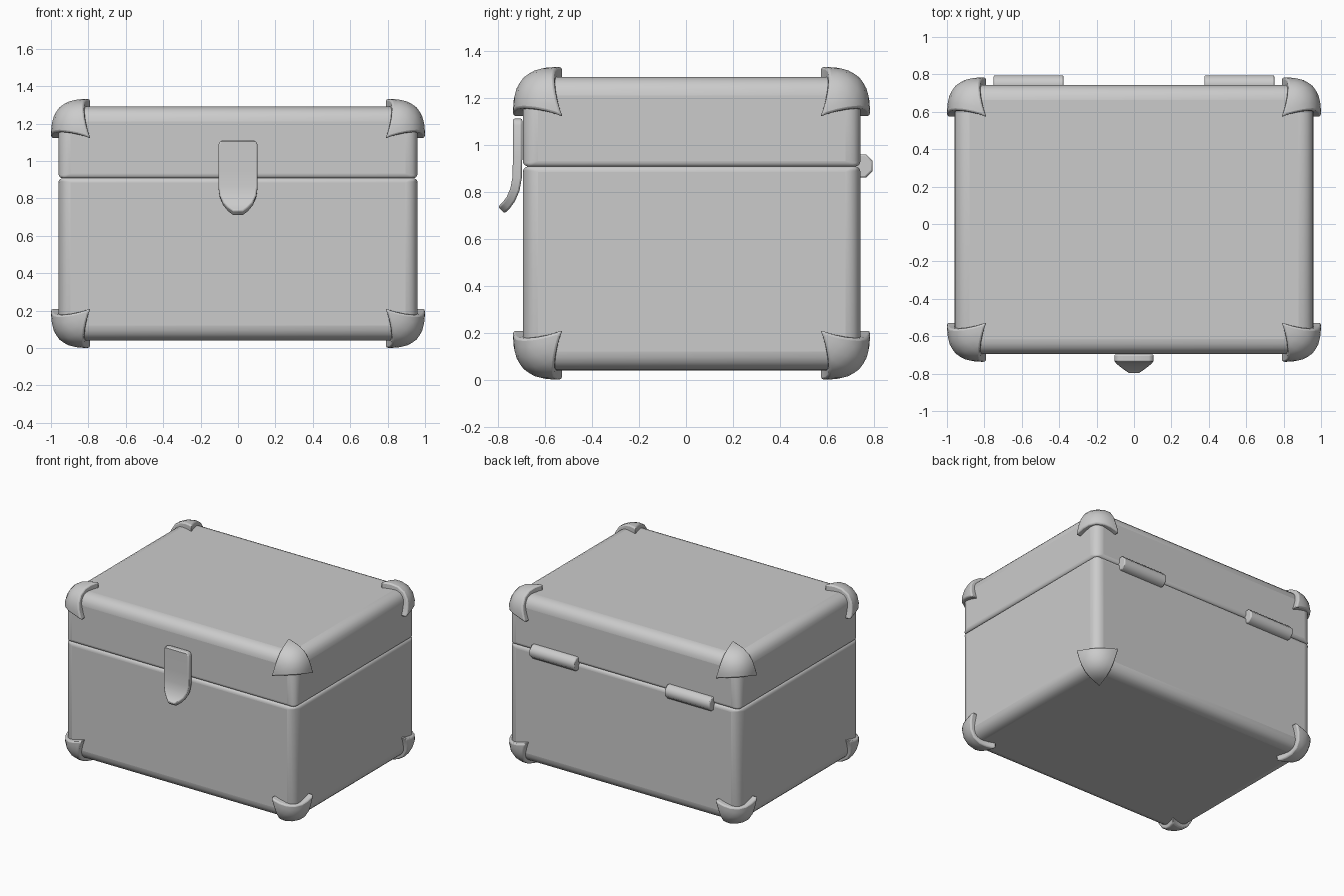
import bpy, bmesh, math
from mathutils import Vector

if "Cube" in bpy.data.objects:
    bpy.data.objects.remove(bpy.data.objects["Cube"])


def finish(name, bm, angle=45):
    bmesh.ops.recalc_face_normals(bm, faces=bm.faces)
    me = bpy.data.meshes.new(name)
    bm.to_mesh(me)
    bm.free()
    ob = bpy.data.objects.new(name, me)
    bpy.context.collection.objects.link(ob)
    bpy.ops.object.select_all(action='DESELECT')
    ob.select_set(True)
    bpy.context.view_layer.objects.active = ob
    bpy.ops.object.shade_smooth_by_angle(angle=math.radians(angle))
    return ob


def bevel(ob, width, segments, limit='ANGLE'):
    m = ob.modifiers.new("Bevel", 'BEVEL')
    m.width, m.segments, m.limit_method = width, segments, limit
    m.angle_limit = math.radians(50)
    return m


X, Y0, Y1, Z0, Z1, SEAM = 0.96, -0.695, 0.743, 0.04, 1.29, 0.908


# Body and lid: soft outer edges, tighter edges along the seam
def box(name, z0, z1, seam_z):
    bm = bmesh.new()
    bmesh.ops.create_cube(bm, size=1)
    for v in bm.verts:
        v.co = Vector((v.co.x * 2 * X,
                       Y0 + (v.co.y + 0.5) * (Y1 - Y0),
                       z0 + (v.co.z + 0.5) * (z1 - z0)))
    w = bm.edges.layers.float.new("bevel_weight_edge")
    for e in bm.edges:
        a, b = (v.co.z for v in e.verts)
        if abs(a - b) > 1e-4:
            e[w] = 0.8
        else:
            e[w] = 0.3 if abs(a - seam_z) < 1e-4 else 1.0
    ob = finish(name, bm, 80)
    bevel(ob, 0.08, 5, 'WEIGHT')


box("box_body", Z0, SEAM, SEAM)
box("box_lid", SEAM, Z1, SEAM)


# Corner guards: bulging three-pointed shells with concave sides
def corner_guard(name, centre, signs, r=0.212, n=3.0, N=8):
    bm = bmesh.new()
    grid = {}
    for i in range(N + 1):
        for j in range(N + 1 - i):
            a, b = i / N, j / N
            c = 1 - a - b
            k = 0.45
            d = Vector((a + k * b * c, b + k * a * c, c + k * a * b))
            d *= r / sum(t ** n for t in d) ** (1 / n)
            grid[i, j] = bm.verts.new(d)
    for i in range(N):
        for j in range(N - i):
            bm.faces.new((grid[i, j], grid[i + 1, j], grid[i, j + 1]))
            if i + j < N - 1:
                bm.faces.new((grid[i + 1, j], grid[i + 1, j + 1], grid[i, j + 1]))
    rim = [e for e in bm.edges if e.is_boundary]
    ext = bmesh.ops.extrude_edge_only(bm, edges=rim)['geom']
    for v in ext:
        if isinstance(v, bmesh.types.BMVert):
            v.co *= 0.72
    for v in bm.verts:
        v.co = Vector([c + s * p for c, s, p in zip(centre, signs, v.co)])
    bmesh.ops.holes_fill(bm, edges=[e for e in bm.edges if e.is_boundary])
    ob = finish(name, bm, 60)
    bevel(ob, 0.012, 2)


count = 0
for sx in (-1, 1):
    for sy, cy in ((-1, -0.525), (1, 0.572)):
        for sz, cz in ((-1, 0.212), (1, 1.12)):
            count += 1
            corner_guard(f"corner_guard_{count}", (sx * 0.788, cy, cz), (sx, sy, sz))

# Front latch: tapered tongue whose tip curls outward
# rows of (height, half width, back y)
rows = [(1.112, 0.078, -0.697), (1.104, 0.097, -0.697), (1.085, 0.105, -0.697),
        (0.95, 0.105, -0.697), (0.86, 0.105, -0.699), (0.805, 0.098, -0.709),
        (0.76, 0.08, -0.728), (0.73, 0.056, -0.75), (0.708, 0.026, -0.772)]
bm = bmesh.new()
rings = []
for i, (z, hw, y) in enumerate(rows):
    p, q = rows[max(i - 1, 0)], rows[min(i + 1, len(rows) - 1)]
    t = Vector((0, q[2] - p[2], q[0] - p[0])).normalized()
    out = Vector((0, t.z, -t.y)) * 0.04
    pts = [Vector((s * hw, y, z)) for s in (-1, 1)]
    rings.append([bm.verts.new(c) for c in (pts[0], pts[1], pts[1] + out, pts[0] + out)])
for a, b in zip(rings, rings[1:]):
    for k in range(4):
        bm.faces.new((a[k], a[(k + 1) % 4], b[(k + 1) % 4], b[k]))
bm.faces.new(rings[0])
bm.faces.new(rings[-1])
latch = finish("front_latch", bm, 50)
bevel(latch, 0.008, 2)

# Hinge barrels on the back of the seam
for side, sx in (("left", -1), ("right", 1)):
    bm = bmesh.new()
    bmesh.ops.create_cone(bm, cap_ends=True, segments=8, radius1=0.054,
                          radius2=0.054, depth=0.375)
    for v in bm.verts:
        ang = math.atan2(v.co.y, v.co.x) + math.pi / 8
        v.co = Vector((sx * 0.5635 + v.co.z, 0.745 + 0.054 * math.cos(ang),
                       0.91 + 0.054 * math.sin(ang)))
    hinge = finish("hinge_" + side, bm, 50)
    bevel(hinge, 0.008, 2)
